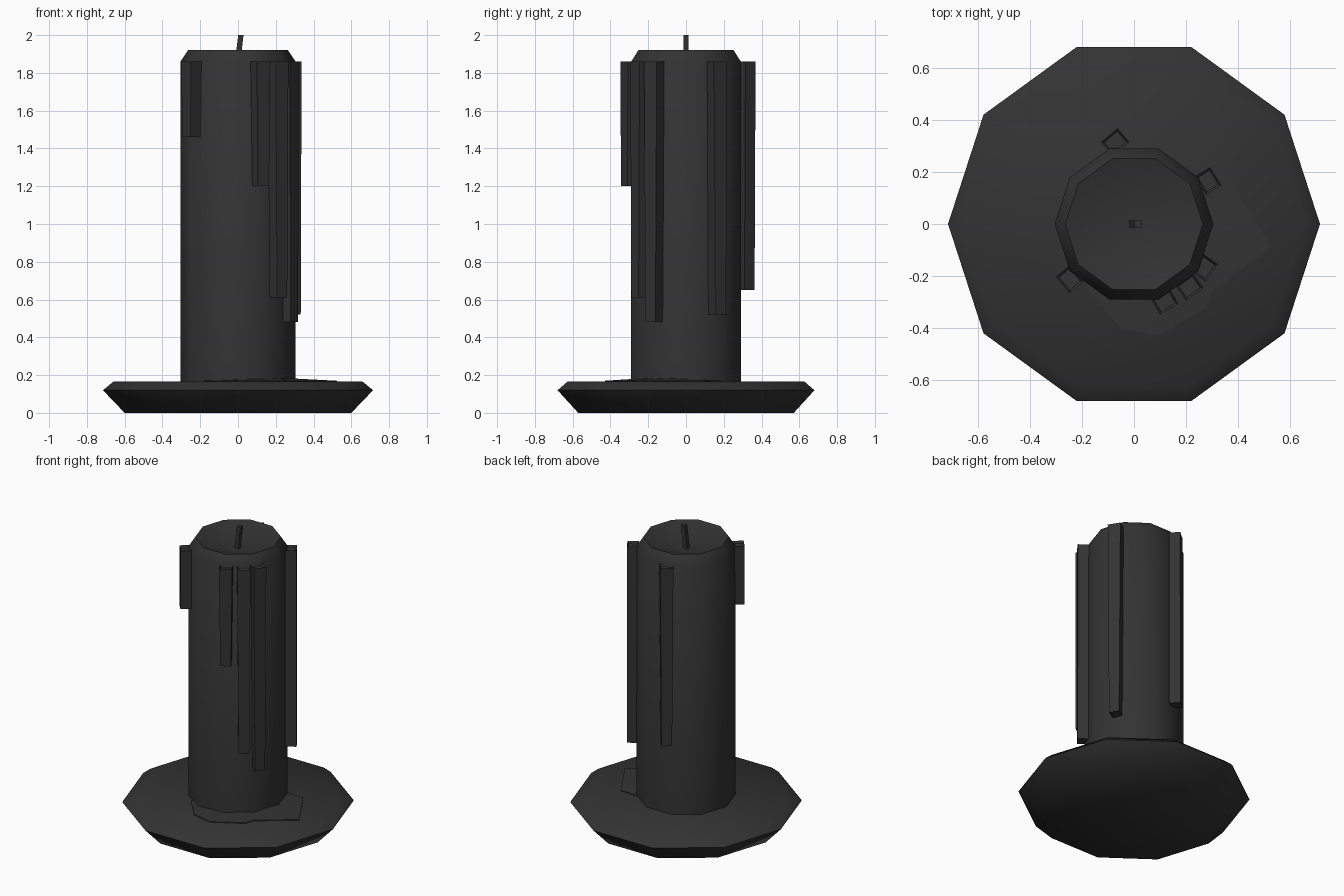
import bpy, bmesh, math
from mathutils import Matrix, Vector

if "Cube" in bpy.data.objects:
    bpy.data.objects.remove(bpy.data.objects["Cube"])

dark = bpy.data.materials.new("charcoal")
dark.diffuse_color = (0.033, 0.033, 0.033, 1)
dark.use_nodes = True
dark.node_tree.nodes["Principled BSDF"].inputs["Base Color"].default_value = dark.diffuse_color


def finish(name, bm, angle=50):
    bmesh.ops.recalc_face_normals(bm, faces=bm.faces)
    me = bpy.data.meshes.new(name)
    bm.to_mesh(me)
    bm.free()
    me.materials.append(dark)
    ob = bpy.data.objects.new(name, me)
    bpy.context.collection.objects.link(ob)
    bpy.ops.object.select_all(action='DESELECT')
    bpy.context.view_layer.objects.active = ob
    ob.select_set(True)
    bpy.ops.object.shade_smooth_by_angle(angle=math.radians(angle))
    return ob


def lathe(name, profile, sides=10):
    """Rings of (radius, z); radius 0 makes a closing point."""
    bm = bmesh.new()
    rings = []
    for r, z in profile:
        if r == 0:
            rings.append([bm.verts.new((0, 0, z))] * sides)
        else:
            rings.append([bm.verts.new((r * math.cos(math.tau * i / sides),
                                        r * math.sin(math.tau * i / sides), z))
                          for i in range(sides)])
    for a, b in zip(rings, rings[1:]):
        for i in range(sides):
            j = (i + 1) % sides
            bm.faces.new(list(dict.fromkeys((a[i], a[j], b[j], b[i]))))
    return finish(name, bm)


# Saucer with undercut rim
lathe("saucer", [(0, 0), (0.6, 0), (0.715, 0.12), (0.66, 0.165), (0, 0.165)])

# Candle with chamfered rim and dished top
lathe("candle", [(0, 0.16), (0.305, 0.16), (0.305, 1.86), (0.265, 1.92), (0, 1.84)])


def drip(name, x, y, bottom, turn):
    """Tapered wax run with a shallow dip in its top."""
    bm = bmesh.new()
    bmesh.ops.create_cube(bm, size=1)
    for v in bm.verts:
        top = v.co.z > 0
        w = 0.082 if top else 0.066
        v.co = Vector((v.co.x * 0.07, v.co.y * w, 1.86 if top else bottom))
    cap = max(bm.faces, key=lambda f: f.calc_center_median().z)
    bmesh.ops.inset_individual(bm, faces=[cap], thickness=0.012, depth=-0.015)
    bm.transform(Matrix.Translation((x, y, 0)) @ Matrix.Rotation(math.radians(turn), 4, 'Z'))
    return finish(name, bm, 30)


# Wax runs around the candle
for i, d in enumerate([(0.285, 0.165, 0.52, 32), (0.27, -0.168, 0.48, -36),
                       (0.213, -0.242, 0.61, -54), (0.118, -0.297, 1.20, -60),
                       (-0.247, -0.212, 1.46, 220), (-0.072, 0.315, 0.65, 130)]):
    drip("wax_drip_%d" % (i + 1), *d)

# Wax puddle spread on the saucer
outline = [(0.1, 0.2), (0.36, 0.187), (0.525, -0.09), (0.30, -0.26), (0.28, -0.32),
           (0.09, -0.43), (-0.05, -0.40), (-0.18, -0.25), (-0.1, 0.0)]
bm = bmesh.new()
low = [bm.verts.new((x, y, 0.16)) for x, y in outline]
rim = [bm.verts.new((x, y, 0.17)) for x, y in outline]
peak = bm.verts.new((0.14, -0.12, 0.19))
bm.faces.new(low)
for i in range(len(outline)):
    j = (i + 1) % len(outline)
    bm.faces.new((low[i], low[j], rim[j], rim[i]))
    bm.faces.new((rim[i], rim[j], peak))
finish("wax_puddle", bm)

# Leaning wick
bm = bmesh.new()
bmesh.ops.create_cone(bm, cap_ends=True, segments=4, radius1=0.02, radius2=0.02, depth=0.17)
bm.transform(Matrix.Rotation(math.pi / 4, 4, 'Z'))
for v in bm.verts:
    v.co = Vector((v.co.x + 0.005 + v.co.z * 0.12, v.co.y, 2.0 if v.co.z > 0 else 1.83))
finish("wick", bm)
